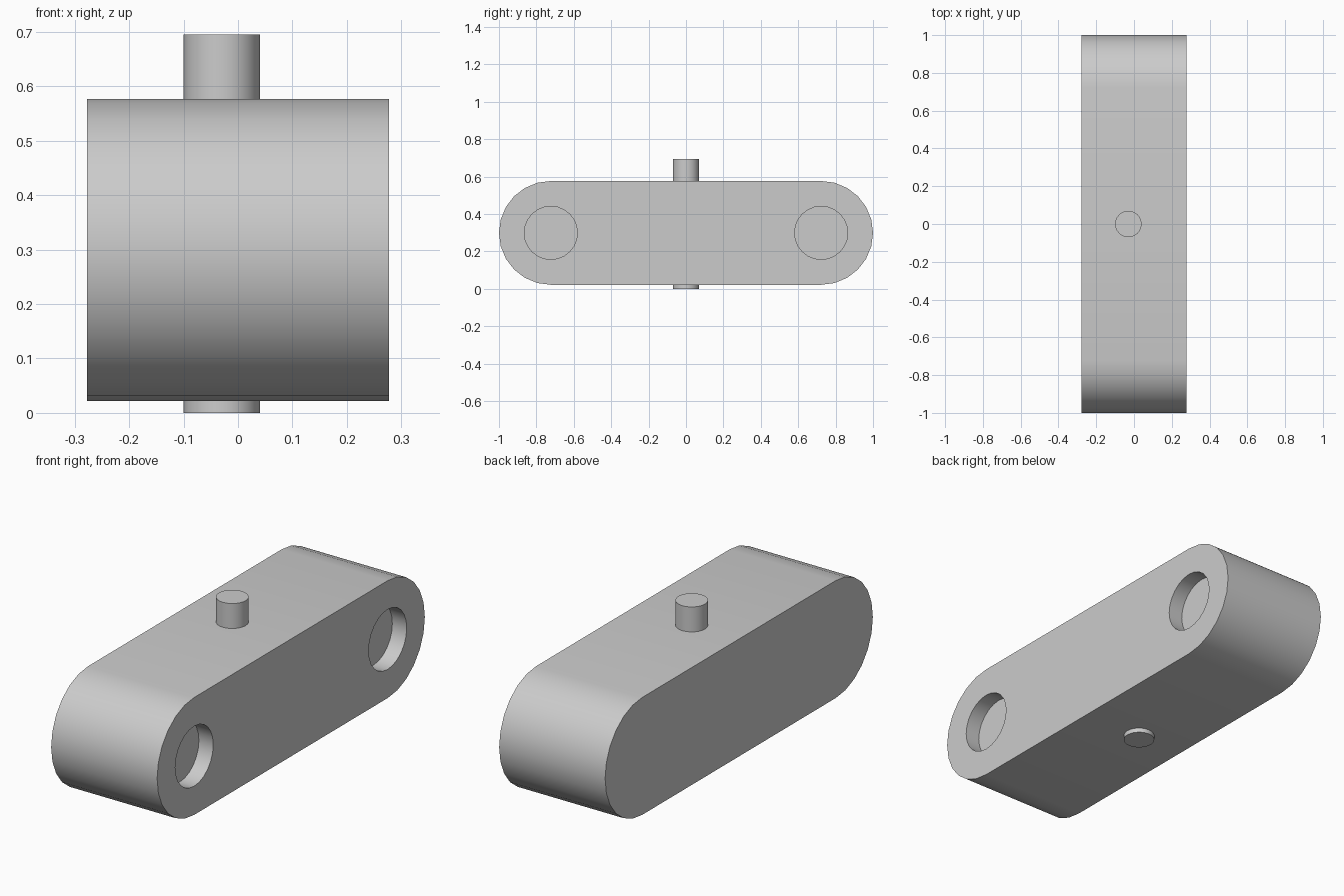
import bpy, bmesh, math
from mathutils import Vector

cube = bpy.data.objects.get("Cube")
if cube:
    bpy.data.objects.remove(cube, do_unlink=True)

HALF_WIDTH = 0.277
RADIUS = 0.2775
MID_Z = 0.2995
END_Y = 1 - RADIUS
HOLE_RADIUS = 0.142
HOLE_DEPTH = 0.075

grey = bpy.data.materials.new("plain grey")
grey.use_nodes = True
grey.diffuse_color = (0.6, 0.6, 0.6, 1)
grey.node_tree.nodes["Principled BSDF"].inputs["Base Color"].default_value = (0.6, 0.6, 0.6, 1)


def prism(name, outline, direction):
    """Extrude a closed outline along a direction."""
    bm = bmesh.new()
    face = bm.faces.new([bm.verts.new(p) for p in outline])
    extruded = bmesh.ops.extrude_face_region(bm, geom=[face], use_keep_orig=True)
    moved = [v for v in extruded["geom"] if isinstance(v, bmesh.types.BMVert)]
    bmesh.ops.translate(bm, verts=moved, vec=direction)
    bmesh.ops.recalc_face_normals(bm, faces=bm.faces)
    mesh = bpy.data.meshes.new(name)
    bm.to_mesh(mesh)
    bm.free()
    mesh.materials.append(grey)
    obj = bpy.data.objects.new(name, mesh)
    bpy.context.collection.objects.link(obj)
    return obj


def activate(obj):
    bpy.ops.object.select_all(action="DESELECT")
    obj.select_set(True)
    bpy.context.view_layer.objects.active = obj


def arc(x, y, radius, start, sweep, steps, count):
    """Points on an arc in the side plane."""
    angles = [start + sweep * i / steps for i in range(count)]
    return [Vector((x, y + radius * math.cos(a), MID_Z + radius * math.sin(a))) for a in angles]


# Round-ended link body
outline = arc(-HALF_WIDTH, END_Y, RADIUS, -math.pi / 2, math.pi, 12, 13)
outline += arc(-HALF_WIDTH, -END_Y, RADIUS, math.pi / 2, math.pi, 12, 13)
body = prism("link_body", outline, Vector((2 * HALF_WIDTH, 0, 0)))

# Blind round holes in the left face
activate(body)
for side in (-1, 1):
    circle = arc(HALF_WIDTH - HOLE_DEPTH, side * END_Y, HOLE_RADIUS, 0, math.tau, 24, 24)
    cutter = prism("hole_cutter", circle, Vector((HOLE_DEPTH + 0.1, 0, 0)))
    cutter.hide_render = True
    cut = body.modifiers.new("hole", "BOOLEAN")
    cut.operation = "DIFFERENCE"
    cut.solver = "EXACT"
    cut.object = cutter
    bpy.ops.object.modifier_apply(modifier=cut.name)
    bpy.data.objects.remove(cutter, do_unlink=True)

# Upright pin through the middle
ring = [Vector((-0.03 + 0.07 * math.cos(a), 0.07 * math.sin(a), 0))
        for a in (math.tau * i / 24 for i in range(24))]
pin = prism("centre_pin", ring, Vector((0, 0, 0.695)))

for obj in (body, pin):
    activate(obj)
    bpy.ops.object.shade_smooth_by_angle(angle=math.radians(30))
